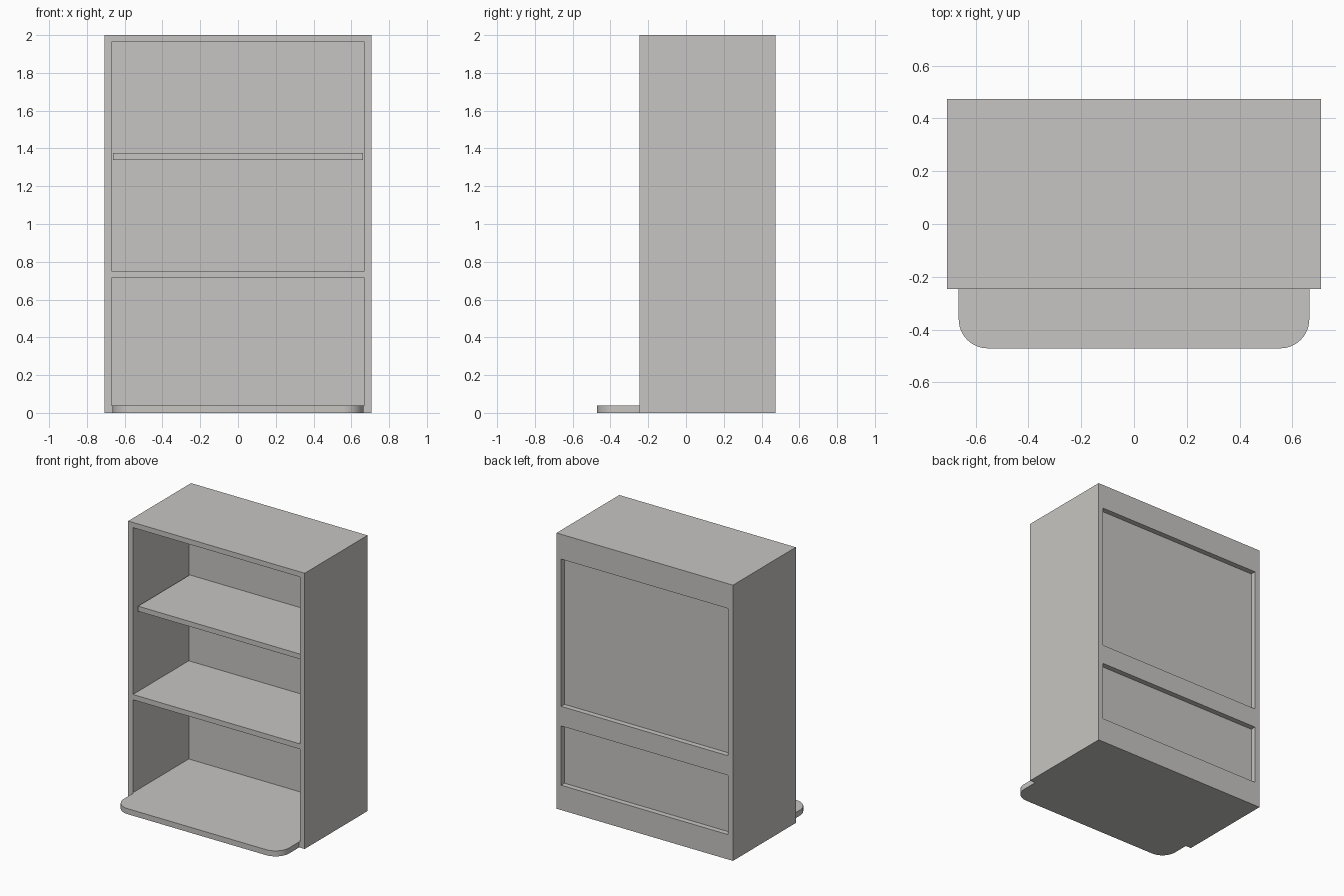
import bpy, bmesh, math

if "Cube" in bpy.data.objects:
    bpy.data.objects.remove(bpy.data.objects["Cube"])

SIDE, TOP, FRONT, BACK = 0.708, 2.0, -0.247, 0.473   # outer carcass limits
INNER, BOARD = 0.67, 0.0375                          # half clear width, board thickness
PANEL_FRONT, PANEL_BACK = 0.393, 0.434               # back panel faces

grey = bpy.data.materials.new("warm_grey")
grey.diffuse_color = (0.57, 0.56, 0.54, 1)
grey.use_nodes = True
grey.node_tree.nodes["Principled BSDF"].inputs["Base Color"].default_value = grey.diffuse_color


def finish(name, bm):
    bmesh.ops.recalc_face_normals(bm, faces=bm.faces)
    mesh = bpy.data.meshes.new(name)
    bm.to_mesh(mesh)
    bm.free()
    mesh.materials.append(grey)
    obj = bpy.data.objects.new(name, mesh)
    bpy.context.collection.objects.link(obj)
    return obj


def box(name, half_x, y0, y1, z0, z1):
    bm = bmesh.new()
    bmesh.ops.create_cube(bm, size=1)
    for v in bm.verts:
        v.co = (v.co.x * 2 * half_x,
                (y0 + y1) / 2 + v.co.y * (y1 - y0),
                (z0 + z1) / 2 + v.co.z * (z1 - z0))
    return finish(name, bm)


# Carcass with two front compartments and two recesses between the rear rails
carcass = box("carcass", SIDE, FRONT, BACK, 0, TOP)
openings = [
    ("upper_compartment", FRONT - 0.1, PANEL_FRONT, 0.752, TOP - BOARD),
    ("lower_compartment", FRONT - 0.1, PANEL_FRONT, 0.04, 0.714),
    ("upper_back_recess", PANEL_BACK, BACK + 0.1, 0.752, 1.82),
    ("lower_back_recess", PANEL_BACK, BACK + 0.1, 0.18, 0.61),
]
cutters = []
for name, y0, y1, z0, z1 in openings:
    cutter = box(name + "_cutter", INNER, y0, y1, z0, z1)
    cutter.hide_render = True
    cutters.append(cutter)
    mod = carcass.modifiers.new(name, 'BOOLEAN')
    mod.operation = 'DIFFERENCE'
    mod.solver = 'EXACT'
    mod.object = cutter

# Bake the cuts and discard the cutters
bpy.context.view_layer.objects.active = carcass
carcass.select_set(True)
for mod in list(carcass.modifiers):
    bpy.ops.object.modifier_apply(modifier=mod.name)
for cutter in cutters:
    bpy.data.objects.remove(cutter)

# Loose shelf set back from the front edge
box("shelf", 0.662, -0.20, PANEL_FRONT, 1.34, 1.377)

# Base ledge with rounded front corners
half, front, radius, steps = 0.664, -0.471, 0.11, 12
right = [(half, FRONT)]
for i in range(steps + 1):
    a = math.pi / 2 * i / steps
    right.append((half - radius + radius * math.cos(a),
                  front + radius - radius * math.sin(a)))
outline = right + [(-x, y) for x, y in reversed(right)]
bm = bmesh.new()
face = bm.faces.new([bm.verts.new((x, y, 0)) for x, y in outline])
ext = bmesh.ops.extrude_face_region(bm, geom=[face])
bmesh.ops.translate(bm, vec=(0, 0, 0.04),
                    verts=[e for e in ext["geom"] if isinstance(e, bmesh.types.BMVert)])
ledge = finish("base_ledge", bm)
bpy.ops.object.select_all(action='DESELECT')
ledge.select_set(True)
bpy.context.view_layer.objects.active = ledge
bpy.ops.object.shade_smooth_by_angle(angle=math.radians(30))
